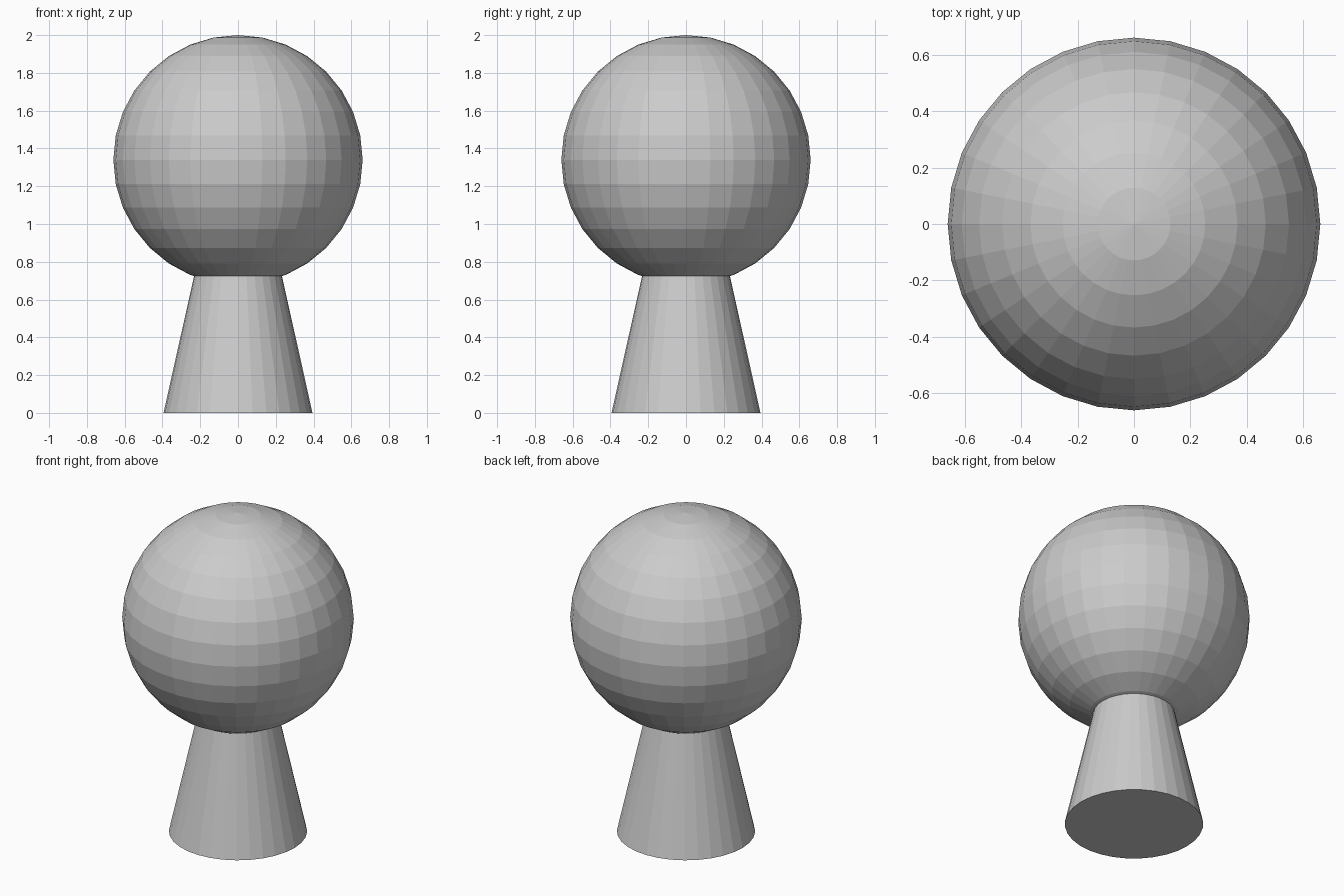
import bpy

if "Cube" in bpy.data.objects:
    bpy.data.objects.remove(bpy.data.objects["Cube"])

# Round head: low-poly sphere, flat shaded
R = 0.66
bpy.ops.mesh.primitive_uv_sphere_add(segments=32, ring_count=16, radius=R,
                                     location=(0, 0, 2 - R))
bpy.context.object.name = "round_head"

# Tapered stand: cone whose tip is buried inside the head
HEIGHT = 1.77
bpy.ops.mesh.primitive_cone_add(vertices=32, radius1=0.394, radius2=0,
                                depth=HEIGHT, location=(0, 0, HEIGHT / 2))
bpy.context.object.name = "tapered_stand"
